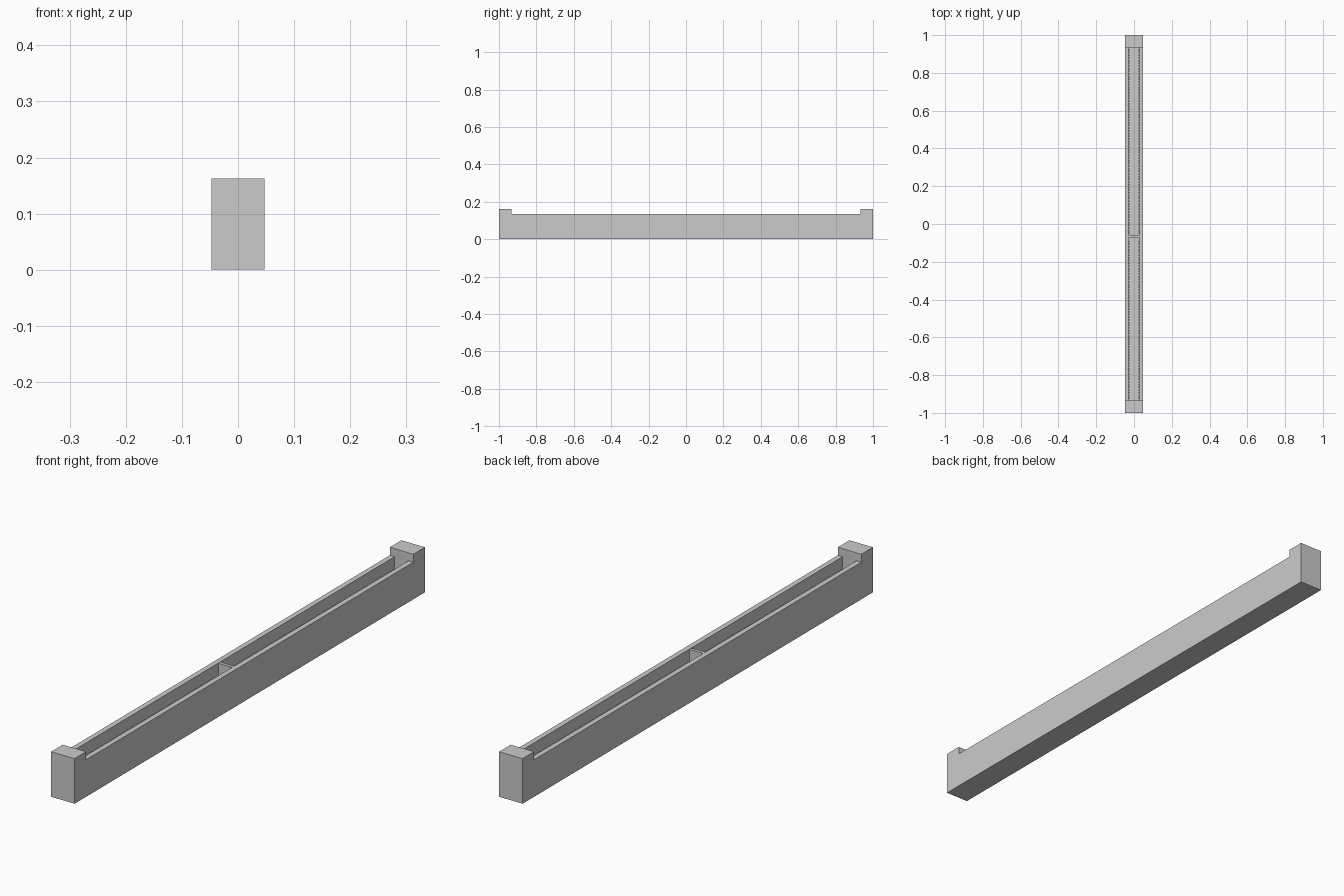
import bpy
import bmesh
from mathutils import Matrix, Vector

cube = bpy.data.objects.get("Cube")
if cube:
    bpy.data.objects.remove(cube, do_unlink=True)

HALF_W, SLOT_W = 0.047, 0.028        # outer and slot half widths
RAIL_Z, POST_Z, FLOOR_Z = 0.134, 0.163, 0.03
END_Y, POST_Y = 1.0, 0.934           # outer end and inner face of end posts
KEY_Y, KEY_T = -0.066, 0.012         # divider position and thickness

grey = bpy.data.materials.new("plain_grey")
grey.use_nodes = True
colour = (0.6, 0.6, 0.6, 1)
grey.diffuse_color = colour
grey.node_tree.nodes["Principled BSDF"].inputs["Base Color"].default_value = colour


def add_object(name, bm):
    mesh = bpy.data.meshes.new(name)
    bm.to_mesh(mesh)
    bm.free()
    mesh.materials.append(grey)
    obj = bpy.data.objects.new(name, mesh)
    bpy.context.collection.objects.link(obj)
    return obj


def add_box(bm, low, high):
    low, high = Vector(low), Vector(high)
    matrix = Matrix.Translation((low + high) / 2) @ Matrix.Diagonal((high - low).to_4d())
    matrix[3][3] = 1
    bmesh.ops.create_cube(bm, size=1, matrix=matrix)


# Channel with a U-shaped section, extruded along y
bm = bmesh.new()
half = [(SLOT_W, FLOOR_Z), (SLOT_W, RAIL_Z), (HALF_W, RAIL_Z), (HALF_W, 0)]
section = half + [(-x, z) for x, z in reversed(half)]
face = bm.faces.new([bm.verts.new((x, -POST_Y, z)) for x, z in section])
extruded = bmesh.ops.extrude_face_region(bm, geom=[face])["geom"]
moved = [v for v in extruded if isinstance(v, bmesh.types.BMVert)]
bmesh.ops.translate(bm, vec=(0, 2 * POST_Y, 0), verts=moved)
bmesh.ops.recalc_face_normals(bm, faces=bm.faces)
add_object("channel", bm)

# Raised end posts
for name, side in (("front_post", -1), ("back_post", 1)):
    bm = bmesh.new()
    y0, y1 = sorted((side * POST_Y, side * END_Y))
    add_box(bm, (-HALF_W, y0, 0), (HALF_W, y1, POST_Z))
    add_object(name, bm)

# Off-centre divider across the slot
bm = bmesh.new()
add_box(bm, (-SLOT_W, KEY_Y - KEY_T / 2, FLOOR_Z),
        (SLOT_W, KEY_Y + KEY_T / 2, RAIL_Z - 0.001))
add_object("slot_divider", bm)

# Rows of small contacts low on both slot walls
bm = bmesh.new()
pitch, count = 0.0143, 130
for i in range(count):
    y = (i - (count - 1) / 2) * pitch
    if abs(y - KEY_Y) < pitch:
        continue
    for side in (-1, 1):
        x0, x1 = sorted((side * SLOT_W, side * (SLOT_W - 0.004)))
        add_box(bm, (x0, y - 0.004, FLOOR_Z), (x1, y + 0.004, 0.09))
add_object("slot_contacts", bm)
